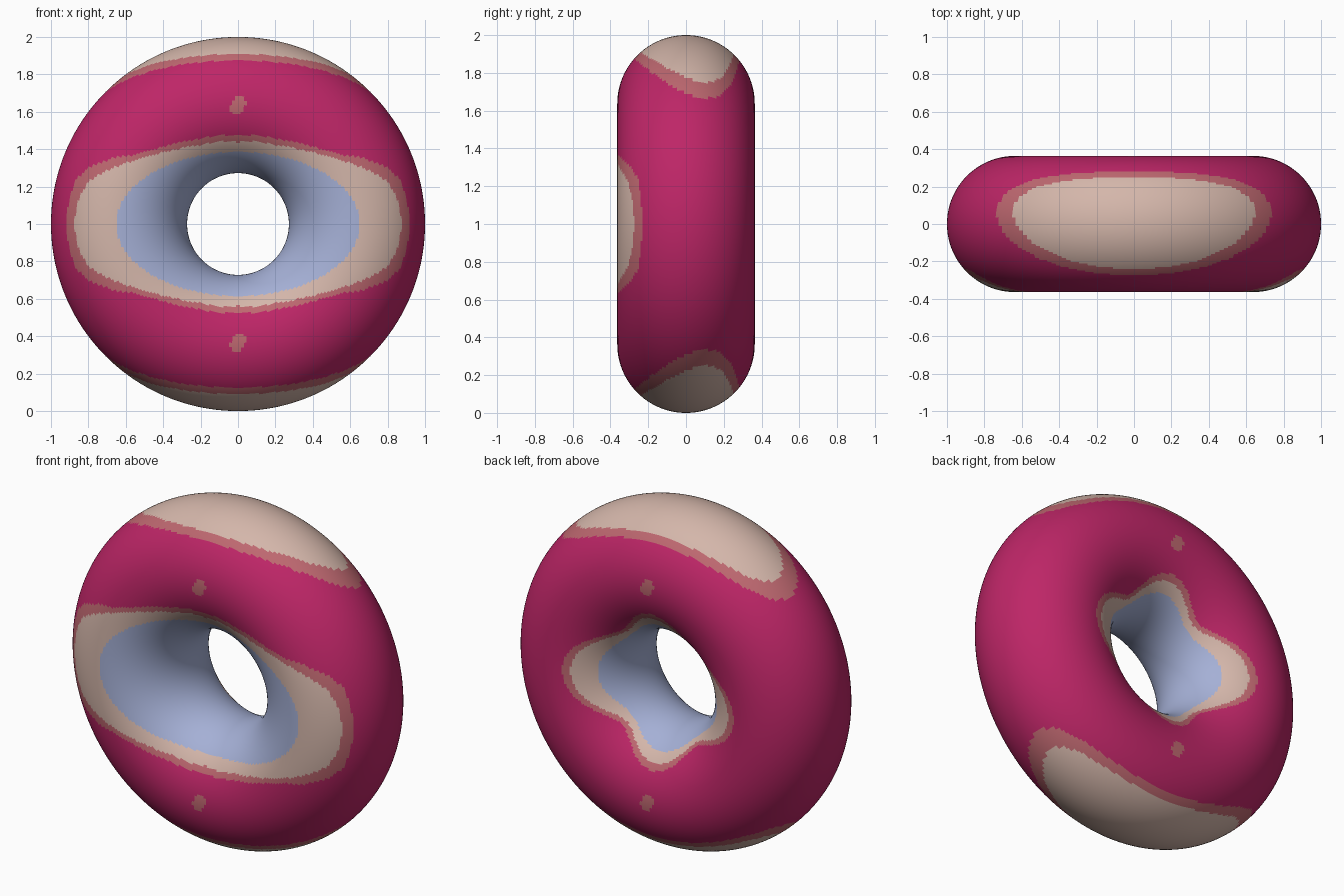
import bpy
from math import acos, asin, atan2, cos, degrees, hypot, radians, sin, sqrt

RING, TUBE = 0.636, 0.364

if "Cube" in bpy.data.objects:
    bpy.data.objects.remove(bpy.data.objects["Cube"], do_unlink=True)


def material(name, rgb):
    mat = bpy.data.materials.new(name)
    mat.use_nodes = True
    mat.diffuse_color = (*rgb, 1)
    mat.node_tree.nodes["Principled BSDF"].inputs["Base Color"].default_value = (*rgb, 1)
    return mat


MAGENTA, SALMON, BEIGE, BLUE = range(4)
materials = [
    material("magenta", (0.515, 0.019, 0.136)),
    material("salmon", (0.515, 0.138, 0.162)),
    material("beige", (0.658, 0.468, 0.402)),
    material("pale_blue", (0.376, 0.434, 0.672)),
]

# Front patch edges: (angle up from the side, angle round the tube from the hole)
FRONT_SALMON = [(0, 141), (9, 139), (15, 136), (20, 128), (25, 116), (32, 98),
                (40, 86), (50, 77), (65, 68), (90, 63)]
FRONT_BEIGE = [(0, 131), (10, 128), (16, 122), (21, 112), (28, 98),
               (38, 83), (50, 71), (65, 62), (90, 57)]


def interpolate(points, t):
    for (a, u), (b, v) in zip(points, points[1:]):
        if t <= b:
            return u + (v - u) * (t - a) / (b - a)
    return points[-1][1]


def in_cap(alpha, theta, length, width, shift):
    """Long oval on the rim, its tips bending towards the back."""
    k = (alpha / length) ** 2
    return k < 1 and abs(theta - 1 - shift * k) < width * sqrt(1 - k)


def in_spot(x, y, z):
    """Small leaning oval on the crest of the ring."""
    side = 1 if y < 0 else -1
    u, v = x * side, (abs(z) - RING) * (1 if z > 0 else -1)
    lean = radians(30)
    along = u * sin(lean) + v * cos(lean)
    across = u * cos(lean) - v * sin(lean)
    return hypot(along / 0.053, across / 0.036) < 1


def colour_at(x, y, z):
    r = hypot(x, z)
    phi = atan2(abs(z), abs(x))
    up = degrees(phi)
    theta = degrees(atan2(y, r - RING))
    # Caps on the top and bottom of the rim
    if in_cap(90 - up, theta, 40.5, 42.5, 11):
        return BEIGE
    if in_cap(90 - up, theta, 47.5, 50, 12):
        return SALMON
    # Wide lens on the front
    if y <= 0:
        psi = 180 - abs(theta)
        if hypot(x / 0.65, z / 0.385) < 1:
            return BLUE
        if psi < interpolate(FRONT_BEIGE, up):
            return BEIGE
        if psi < interpolate(FRONT_SALMON, up):
            return SALMON
    # Four-lobed star on the back
    else:
        c2, c4 = cos(2 * phi), cos(4 * phi)
        if r < 0.3525 + 0.01 * c2 + 0.0275 * c4:
            return BLUE
        if r < 0.4125 + 0.045 * c2 + 0.0575 * c4:
            return BEIGE
        if r < 0.4425 + 0.05 * c2 + 0.0675 * c4:
            return SALMON
    return SALMON if in_spot(x, y, z) else MAGENTA


# Upright ring, coloured by face position
bpy.ops.mesh.primitive_torus_add(major_segments=320, minor_segments=192,
                                 major_radius=RING, minor_radius=TUBE,
                                 rotation=(radians(90), 0, 0))
ring = bpy.context.object
ring.name = "ring"
bpy.ops.object.transform_apply(location=False, rotation=True, scale=False)
for mat in materials:
    ring.data.materials.append(mat)
for face in ring.data.polygons:
    face.material_index = colour_at(*face.center)
ring.location.z = 1
bpy.ops.object.shade_smooth()
